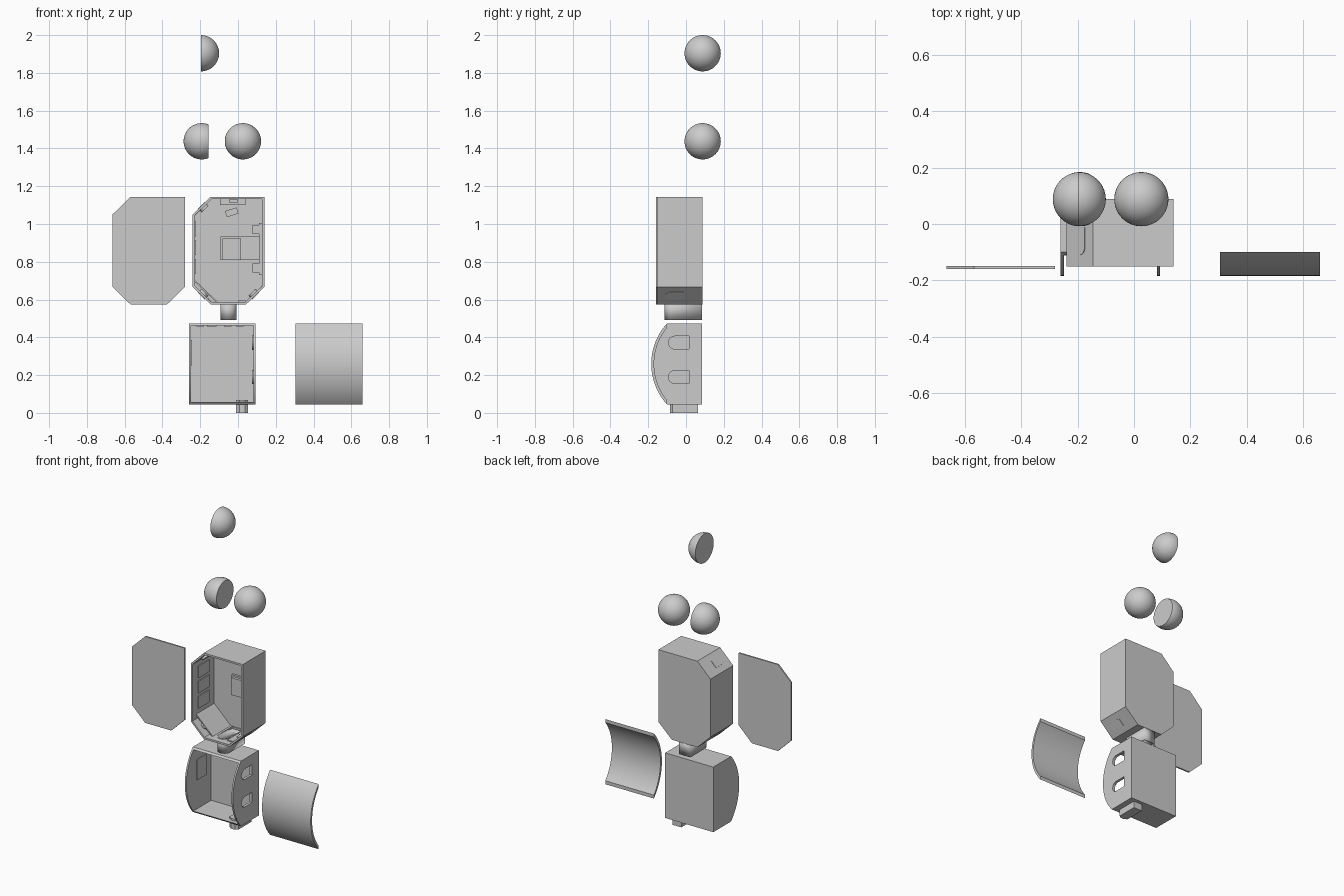
import bpy, bmesh, math
from mathutils import Vector

if "Cube" in bpy.data.objects:
    bpy.data.objects.remove(bpy.data.objects["Cube"])

X, Y, Z = Vector((1, 0, 0)), Vector((0, 1, 0)), Vector((0, 0, 1))


def finish(name, bm):
    bmesh.ops.recalc_face_normals(bm, faces=bm.faces)
    me = bpy.data.meshes.new(name)
    bm.to_mesh(me)
    bm.free()
    ob = bpy.data.objects.new(name, me)
    bpy.context.collection.objects.link(ob)
    return ob


def prism(name, pts, a, b, u=X, v=Y, o=(0, 0, 0), caps=(True, True)):
    """Extrude a 2D profile in the u, v plane from a to b along u x v."""
    bm = bmesh.new()
    n = u.cross(v)
    rings = [[bm.verts.new(Vector(o) + u * p + v * q + n * w) for p, q in pts] for w in (a, b)]
    for i in range(len(pts)):
        j = (i + 1) % len(pts)
        bm.faces.new((rings[0][i], rings[0][j], rings[1][j], rings[1][i]))
    for ring, cap in zip(rings, caps):
        if cap:
            bm.faces.new(ring)
    return finish(name, bm)


def box(name, x0, x1, y0, y1, z0, z1):
    return prism(name, [(x0, y0), (x1, y0), (x1, y1), (x0, y1)], z0, z1)


def arch(r, front, back, c=0, n=16):
    """Arch outline: half width r about c, rounded towards the front."""
    arc = [(c - r * math.cos(math.pi * i / n), front + r - r * math.sin(math.pi * i / n))
           for i in range(n + 1)]
    return arc + [(c + r, back), (c - r, back)]


def solidify(ob, t):
    m = ob.modifiers.new("wall", 'SOLIDIFY')
    m.thickness, m.offset, m.use_even_offset = t, -1, True


def cut(ob, cutter):
    cutter.hide_render = True
    cutter.display_type = 'WIRE'
    m = ob.modifiers.new("cut", 'BOOLEAN')
    m.operation, m.solver, m.object = 'DIFFERENCE', 'EXACT', cutter


def smooth(ob):
    bpy.ops.object.select_all(action='DESELECT')
    bpy.context.view_layer.objects.active = ob
    ob.select_set(True)
    bpy.ops.object.shade_smooth_by_angle(angle=math.radians(30))


def ball(name, x, z, plane=None, side=1):
    bm = bmesh.new()
    bmesh.ops.create_uvsphere(bm, u_segments=64, v_segments=32, radius=0.096)
    bmesh.ops.translate(bm, verts=bm.verts, vec=(x, 0.088, z))
    if plane is not None:
        r = bmesh.ops.bisect_plane(bm, geom=bm.verts[:] + bm.edges[:] + bm.faces[:], dist=1e-5,
                                   plane_co=(plane, 0, 0), plane_no=(side, 0, 0), clear_inner=True)
        edges = [e for e in r['geom_cut'] if isinstance(e, bmesh.types.BMEdge)]
        bmesh.ops.edgeloop_fill(bm, edges=edges)
    smooth(finish(name, bm))


# capsule ball, whole and as two shells
ball("upper_half_shell", -0.196, 1.904, -0.197, 1)
ball("lower_half_shell", -0.192, 1.438, -0.157, -1)
ball("whole_ball", 0.026, 1.438)

# upper cabinet, open at the front
outline = [(-0.24, 0.667), (-0.145, 0.575), (0.043, 0.575), (0.14, 0.667),
           (0.14, 1.144), (-0.145, 1.144), (-0.24, 1.05)]
body = prism("upper_cabinet", outline, -0.088, 0.15, X, Z, caps=(True, False))
solidify(body, 0.012)
cut(body, prism("neck_hole_cutter", arch(0.034, -0.105, 0.07, -0.05), 0.54, 0.62))

# flat front panel
panel = [(-0.665, 0.667), (-0.568, 0.573), (-0.377, 0.573), (-0.28, 0.667),
         (-0.28, 1.144), (-0.568, 1.144), (-0.665, 1.05)]
prism("upper_front_panel", panel, 0.149, 0.159, X, Z)

# neck chute
neck = prism("neck_chute", arch(0.042, -0.113, 0.086, -0.05), 0.493, 0.588, caps=(False, False))
solidify(neck, 0.008)
smooth(neck)

# arched doors in the slanted walls: centre x, centre z, slope sign
for i, (x, z, s) in enumerate([(0.0915, 0.621, 1), (-0.1925, 0.621, -1), (-0.1925, 1.097, 1)]):
    u = Vector((1, 0, s)).normalized()
    door = prism(f"slanted_door_{i}", arch(0.026, -0.11, -0.012), -0.014, 0.014, u, Y, (x, 0, z))
    # keep the door almost flush outside, raised a little inside
    inward = (Vector((-0.05, 0, 0.86)) - Vector((x, 0, z)))
    n = u.cross(Y)
    door.location = n * (0.0115 if n.dot(inward) > 0 else -0.0115)

# cabinet fittings
for i, z in enumerate((0.975, 0.875, 0.775)):
    box(f"left_wall_plate_{i}", -0.23, -0.222, -0.093, 0.02, z - 0.04, z + 0.04)
for i, z in enumerate((0.97, 0.768)):
    box(f"right_wall_block_{i}", 0.078, 0.13, -0.04, 0.03, z - 0.024, z + 0.024)
box("right_wall_plate", 0.112, 0.129, -0.04, 0.03, 0.73, 1.005)
box("back_shelf_plate", -0.092, 0.13, 0.062, 0.078, 0.81, 0.935)
box("back_screen", -0.082, 0.015, 0.045, 0.065, 0.81, 0.924)
box("ceiling_block", -0.095, 0.04, -0.02, 0.06, 1.1, 1.134)
box("ceiling_sensor", -0.048, 0.0, -0.028, -0.018, 1.115, 1.13)
tag = box("tilted_tag", -0.032, 0.032, -0.01, 0.01, -0.017, 0.017)
tag.location = (-0.033, 0.068, 1.062)
tag.rotation_euler.y = math.radians(-18)
box("floor_plate", 0.0, 0.04, -0.11, 0.0, 0.585, 0.594)
prism("ramp_board", [(-0.23, 0.705), (-0.23, 0.695), (-0.115, 0.585), (-0.105, 0.585)],
      -0.078, 0.11, X, Z)


# lower cabinet with bowed side walls
def bow(r, n=28):
    """Arc in y, z bulging to the front, cut off at y = -0.1."""
    cy, cz = 0.133, 0.259
    a = math.acos((cy + 0.1) / r)
    return [(cy - r * math.cos(t), cz + r * math.sin(t))
            for t in (-a + 2 * a * i / n for i in range(n + 1))]


curve = bow(0.317)
lower = prism("lower_cabinet", curve + [(0.086, curve[-1][1]), (0.086, curve[0][1])],
              -0.26, 0.092, Y, Z)
cut(lower, box("lower_cavity_cutter", -0.249, 0.081, -0.3, 0.075, 0.057, 0.462))
for i, z in enumerate((0.372, 0.19)):
    pts = [(q, p) for p, q in arch(0.034, -0.093, 0.015, z)]
    cut(lower, prism(f"window_cutter_{i}", pts, 0.06, 0.12, Y, Z))
    rim = prism(f"window_rim_{i}", [(q, p) for p, q in arch(0.038, -0.097, 0.019, z)],
                0.075, 0.0815, Y, Z, caps=(False, False))
    solidify(rim, 0.004)

# lower cabinet fittings
box("lower_left_plate", -0.25, -0.243, -0.08, 0.02, 0.25, 0.385)
for i, (a, b) in enumerate([(-0.22, -0.18), (-0.165, -0.115), (-0.075, -0.035), (-0.01, 0.03)]):
    box(f"lower_ceiling_plate_{i}", a, b, -0.06, 0.03, 0.457, 0.463)

# chute at the foot
foot = prism("foot_chute", [(-0.01, -0.072), (0.008, -0.085), (0.036, -0.085), (0.053, -0.072),
                            (0.053, 0.063), (-0.01, 0.063)], 0, 0.069)

# curved front cover
cover = prism("curved_front_cover", curve + bow(0.302)[::-1], 0.305, 0.66, Y, Z)
smooth(cover)
